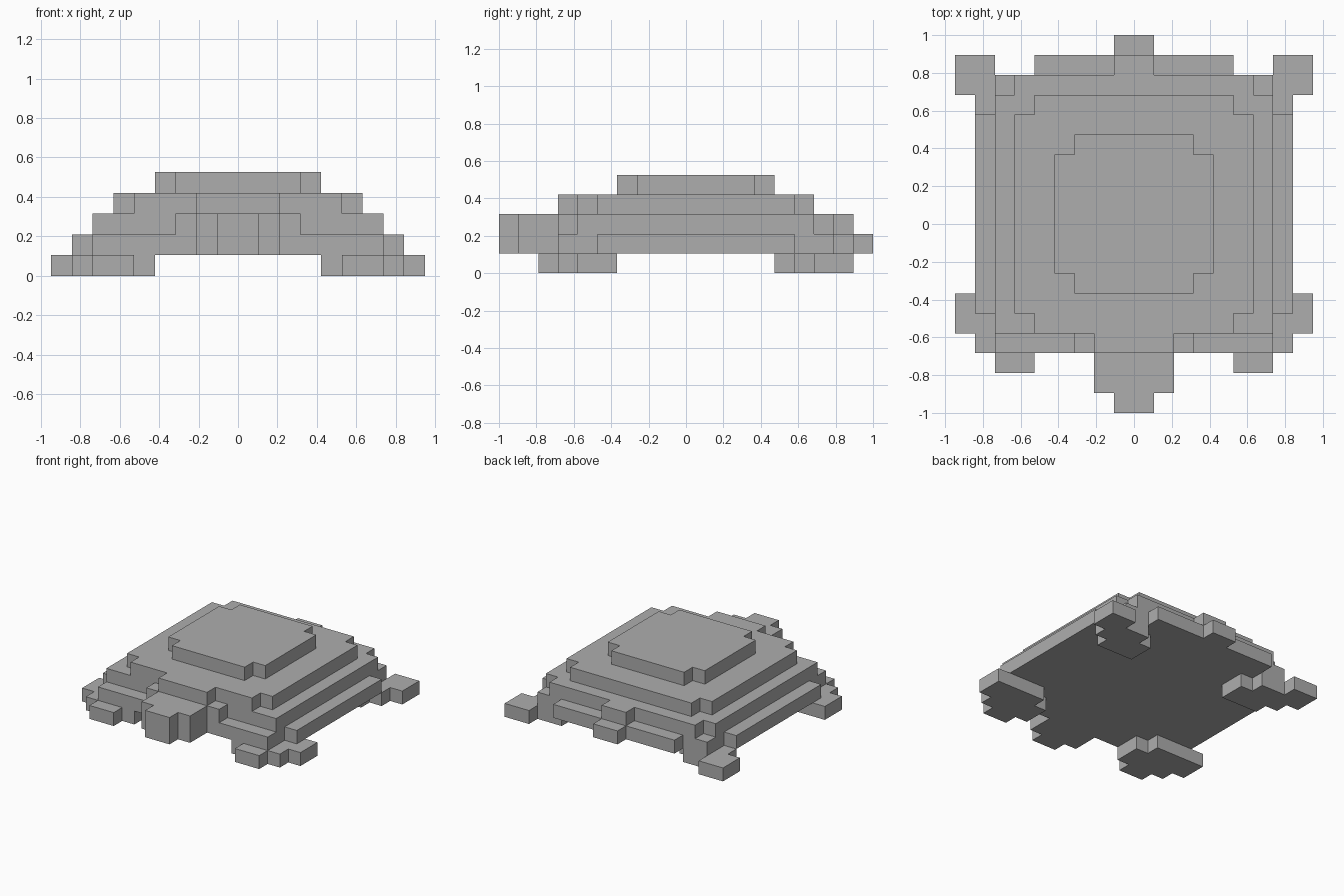
import bpy
import bmesh

cube = bpy.data.objects.get("Cube")
if cube:
    bpy.data.objects.remove(cube, do_unlink=True)

U = 2 / 19          # one block
MID = 9.5           # block row at the centre of the length

grey = bpy.data.materials.new("plain grey")
grey.use_nodes = True
colour = (0.42, 0.42, 0.42, 1)
grey.diffuse_color = colour
grey.node_tree.nodes["Principled BSDF"].inputs["Base Color"].default_value = colour


def slab(name, bottom, top, rows, flip=1):
    """Extrude a stepped outline; each row is (start, end, inner x, outer x) in blocks."""
    right, left = [], []
    for y0, y1, x0, x1 in rows:
        right += [(x1, y0), (x1, y1)]
        left += [(x0, y0), (x0, y1)]
    outline = []
    for p in right + left[::-1]:
        if not outline or p != outline[-1]:
            outline.append(p)
    bm = bmesh.new()
    verts = [bm.verts.new((x * flip * U, (y - MID) * U, bottom * U)) for x, y in outline]
    base = bm.faces.new(verts)
    ext = bmesh.ops.extrude_face_region(bm, geom=[base])
    moved = [g for g in ext["geom"] if isinstance(g, bmesh.types.BMVert)]
    bmesh.ops.translate(bm, verts=moved, vec=(0, 0, (top - bottom) * U))
    bmesh.ops.dissolve_limit(bm, angle_limit=0.01, verts=bm.verts, edges=bm.edges)
    bmesh.ops.recalc_face_normals(bm, faces=bm.faces)
    mesh = bpy.data.meshes.new(name)
    bm.to_mesh(mesh)
    bm.free()
    mesh.materials.append(grey)
    obj = bpy.data.objects.new(name, mesh)
    bpy.context.collection.objects.link(obj)
    return obj


def centred(rows):
    return [(y0, y1, -w, w) for y0, y1, w in rows]


# Shell and body, widest layer first; the lowest includes the tail tip
slab("body_rim", 1, 2, centred([(0, 1, 1), (1, 3, 2), (3, 5, 7), (5, 15, 8),
                                (15, 17, 7), (17, 18, 5), (18, 19, 1)]))
# Second layer with the upper head, neck and tail root
slab("shell_lower", 2, 3, centred([(0, 1, 1), (1, 3, 2), (3, 4, 3), (4, 16, 7),
                                   (16, 17, 6), (17, 18, 1)]))
slab("shell_middle", 3, 4, centred([(3, 4, 2), (4, 5, 5), (5, 15, 6), (15, 16, 5)]))
slab("shell_top", 4, 5, centred([(6, 7, 3), (7, 13, 4), (13, 14, 3)]))

# Flippers on both sides
front = [(2, 3, 5, 7), (3, 4, 4, 8), (4, 5, 4, 9), (5, 6, 5, 9)]
back = [(14, 15, 4, 7), (15, 16, 4, 8), (16, 17, 5, 9), (17, 18, 7, 9)]
for side, flip in (("left", 1), ("right", -1)):
    slab("front_flipper_" + side, 0, 1, front, flip)
    slab("back_flipper_" + side, 0, 1, back, flip)
